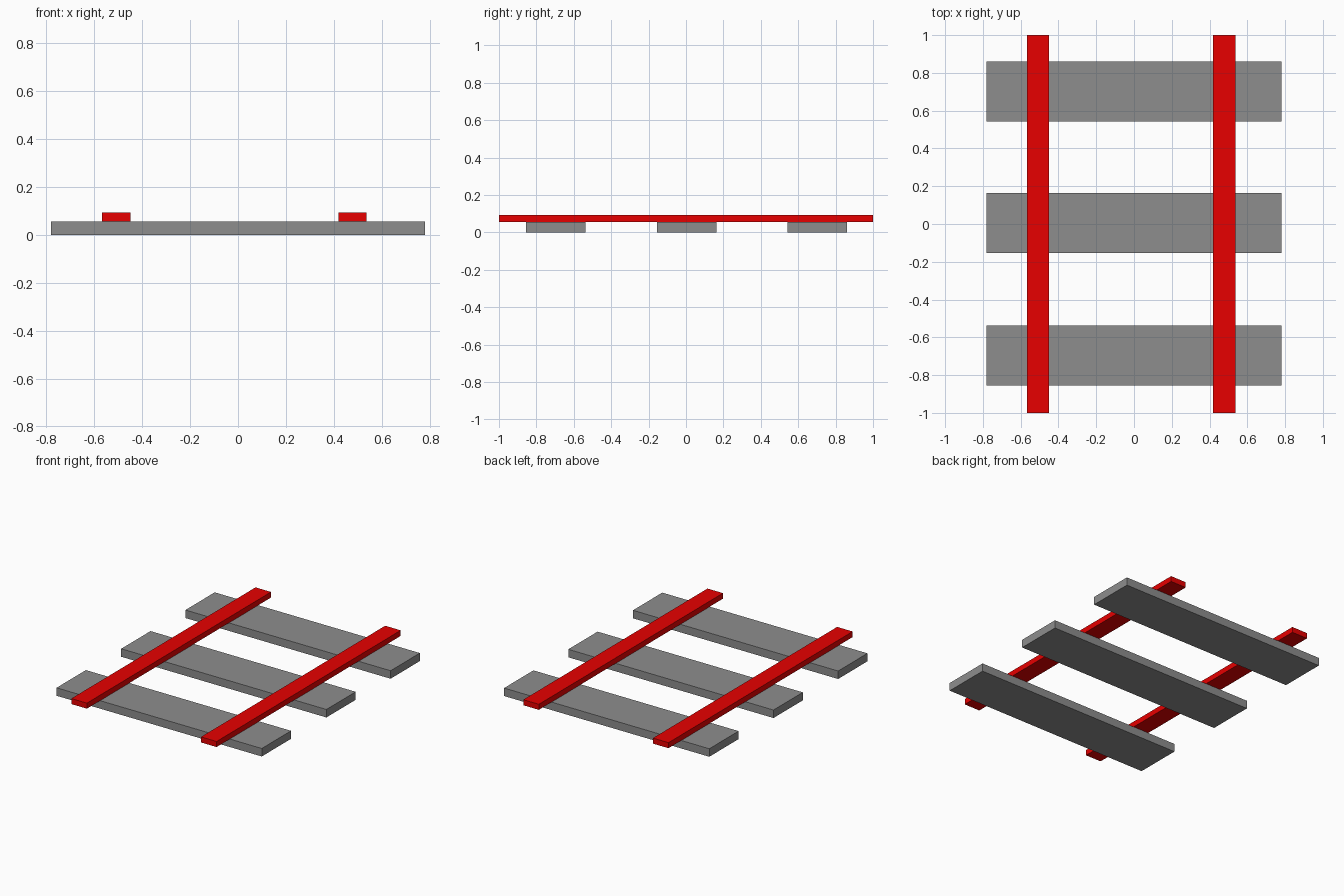
import bpy
import bmesh
from mathutils import Matrix, Vector

if "Cube" in bpy.data.objects:
    bpy.data.objects.remove(bpy.data.objects["Cube"])

SLEEPER_TOP = 0.055
RAIL_TOP = 0.093


def colour(name, rgb):
    material = bpy.data.materials.new(name)
    material.diffuse_color = (*rgb, 1)
    material.use_nodes = True
    material.node_tree.nodes["Principled BSDF"].inputs["Base Color"].default_value = material.diffuse_color
    return material


def box(name, lo, hi, material):
    """Flat-shaded box between two opposite corners."""
    lo, hi = Vector(lo), Vector(hi)
    mesh = bpy.data.meshes.new(name)
    bm = bmesh.new()
    bmesh.ops.create_cube(bm, size=1, matrix=Matrix.Diagonal((*(hi - lo), 1)))
    bm.to_mesh(mesh)
    bm.free()
    mesh.materials.append(material)
    obj = bpy.data.objects.new(name, mesh)
    obj.location = (lo + hi) / 2
    bpy.context.collection.objects.link(obj)
    return obj


red = colour("rail_red", (0.8, 0.0, 0.0))
grey = colour("sleeper_grey", (0.27, 0.27, 0.27))

# Three cross planks resting on the ground
for label, y in (("front", -0.697), ("middle", 0.005), ("back", 0.702)):
    box(f"{label}_sleeper", (-0.78, y - 0.159, 0), (0.78, y + 0.159, SLEEPER_TOP), grey)

# Two long rails lying on the planks
for label, x in (("left", -0.508), ("right", 0.478)):
    box(f"{label}_rail", (x - 0.059, -1, SLEEPER_TOP), (x + 0.059, 1, RAIL_TOP), red)
